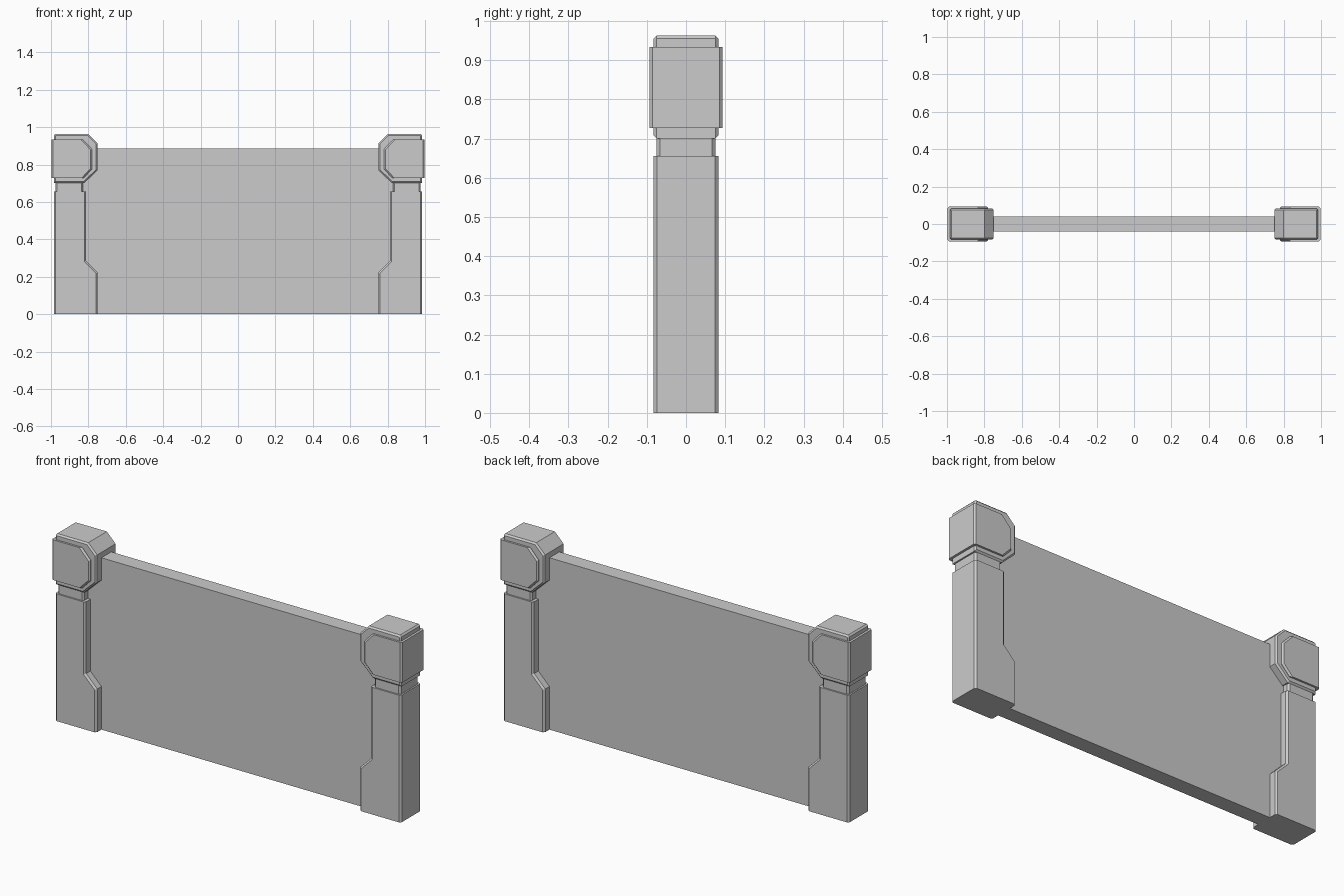
import bpy, bmesh
from mathutils import Vector

if "Cube" in bpy.data.objects:
    bpy.data.objects.remove(bpy.data.objects["Cube"])


def inset(profile, d, flat_ends):
    """Offset a counter-clockwise profile inward; flat_ends leaves horizontal edges in place."""
    n = len(profile)
    pts = [Vector(p) for p in profile]
    lines = []
    for i in range(n):
        e = (pts[(i + 1) % n] - pts[i]).normalized()
        normal = Vector((-e.y, e.x))
        dist = 0 if flat_ends and abs(e.y) < 1e-4 else d
        lines.append((normal, normal.dot(pts[i]) + dist))
    out = []
    for i in range(n):
        (a, c), (b, f) = lines[i - 1], lines[i]
        det = a.x * b.y - a.y * b.x
        out.append(((c * b.y - a.y * f) / det, (a.x * f - c * b.x) / det))
    return out


def chamfered_prism(name, profile, half_depth, d, flat_ends=True):
    """Extrude an x-z profile along y with chamfered front and back rims, mirrored in x."""
    bm = bmesh.new()
    small = inset(profile, d, flat_ends)
    rings = []
    for pts, y in ((small, -half_depth), (profile, -half_depth + d),
                   (profile, half_depth - d), (small, half_depth)):
        rings.append([bm.verts.new((x, y, z)) for x, z in pts])
    n = len(profile)
    for r, s in zip(rings, rings[1:]):
        for i in range(n):
            j = (i + 1) % n
            bm.faces.new((r[i], r[j], s[j], s[i]))
    bm.faces.new(rings[0])
    bm.faces.new(rings[-1][::-1])
    bmesh.ops.recalc_face_normals(bm, faces=bm.faces)
    mesh = bpy.data.meshes.new(name)
    bm.to_mesh(mesh)
    bm.free()
    obj = bpy.data.objects.new(name, mesh)
    bpy.context.collection.objects.link(obj)
    mirror = obj.modifiers.new("Mirror", 'MIRROR')
    mirror.use_mirror_merge = False
    return obj


# Wall panel between the posts
bpy.ops.mesh.primitive_cube_add(size=1, location=(0, 0, 0.4425))
panel = bpy.context.object
panel.name = "wall_panel"
panel.scale = (1.79, 0.08, 0.885)

# Post shafts with a wider foot
chamfered_prism("post_shaft", [
    (0.985, 0), (0.985, 0.655), (0.813, 0.655), (0.813, 0.285),
    (0.75, 0.222), (0.75, 0)][::-1] [::-1], 0.083, 0.009)

# Narrow necks
chamfered_prism("post_neck", [
    (0.828, 0.65), (0.977, 0.65), (0.977, 0.705), (0.828, 0.705)], 0.075, 0.009)

# Post heads with cut inner corners
chamfered_prism("post_head", [
    (0.823, 0.70), (0.985, 0.70), (0.985, 0.955), (0.977, 0.963),
    (0.80, 0.963), (0.75, 0.913), (0.75, 0.77)], 0.083, 0.008, flat_ends=False)

# Raised plates wrapping the outer side of each head
chamfered_prism("head_plate", [
    (0.826, 0.727), (0.997, 0.727), (0.997, 0.934),
    (0.829, 0.934), (0.78, 0.882), (0.78, 0.775)], 0.093, 0.008)
